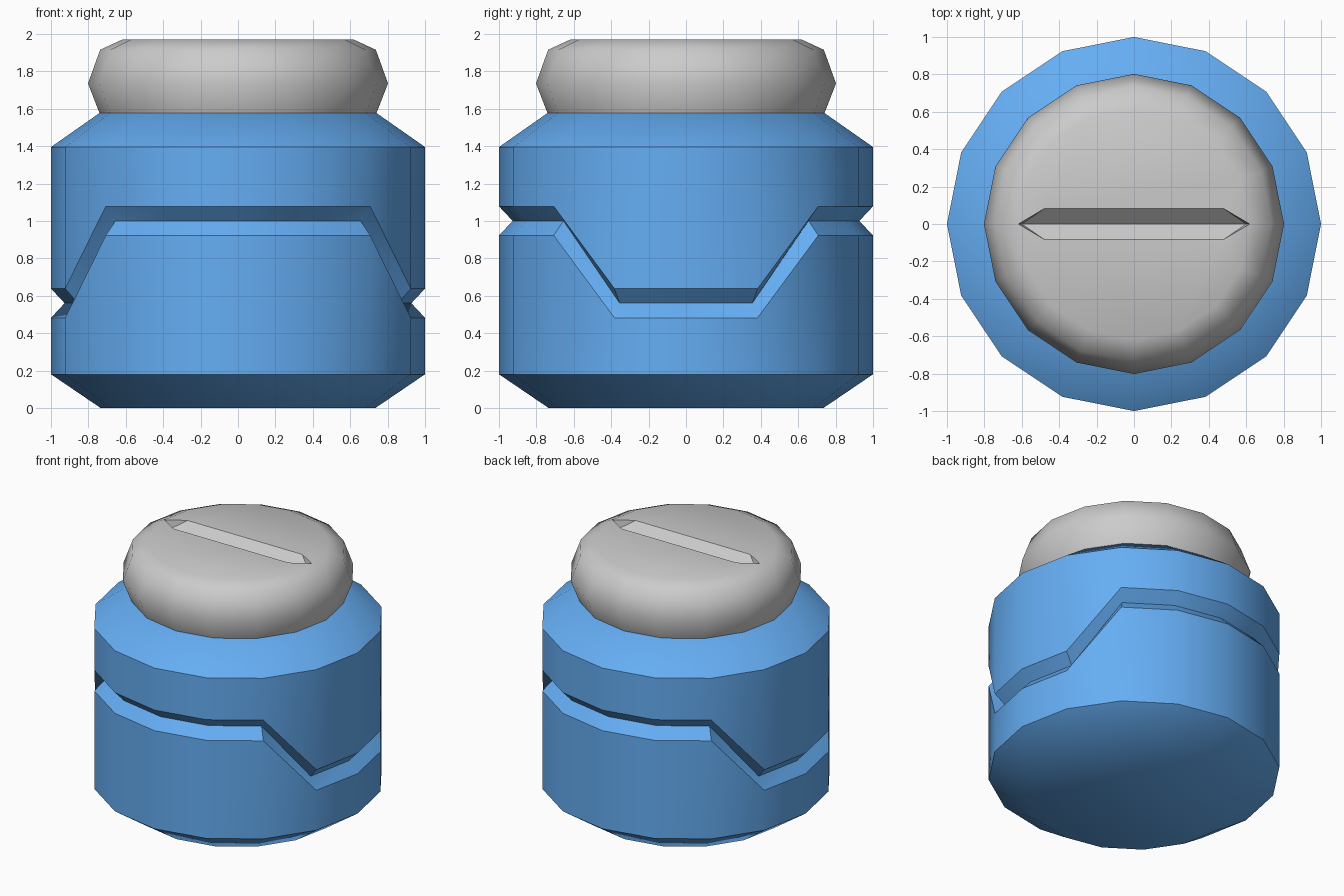
import bpy, bmesh
from math import cos, sin, pi, radians

if "Cube" in bpy.data.objects:
    bpy.data.objects.remove(bpy.data.objects["Cube"])

N = 16  # sides of the jar


def ring(bm, radius, height):
    """Ring of N vertices; height is a number or a function of the column."""
    h = height if callable(height) else (lambda k: height)
    return [bm.verts.new((radius * cos(2 * pi * k / N),
                          radius * sin(2 * pi * k / N), h(k))) for k in range(N)]


def loft(bm, profile):
    """Skin a list of (radius, height) rings and return the rings."""
    rings = [ring(bm, r, z) for r, z in profile]
    for a, b in zip(rings, rings[1:]):
        for k in range(N):
            j = (k + 1) % N
            bm.faces.new((a[k], a[j], b[j], b[k]))
    return rings


def finish(bm, name, angle, material=None):
    """Smooth shading with sharp edges above the angle, then make the object."""
    bmesh.ops.recalc_face_normals(bm, faces=bm.faces[:])
    bm.normal_update()
    for f in bm.faces:
        f.smooth = True
    for e in bm.edges:
        if e.calc_face_angle(0) > radians(angle):
            e.smooth = False
    me = bpy.data.meshes.new(name)
    bm.to_mesh(me)
    bm.free()
    ob = bpy.data.objects.new(name, me)
    bpy.context.collection.objects.link(ob)
    if material:
        me.materials.append(material)
    return ob


def seam(offset):
    """Groove height: low on the left and right sides, high front and back."""
    return lambda k: (0.56 if min(k % 8, 8 - k % 8) <= 1 else 1.0) + offset


blue = bpy.data.materials.new("blue")
blue.diffuse_color = (0.13, 0.42, 0.9, 1)
blue.use_nodes = True
blue.node_tree.nodes["Principled BSDF"].inputs["Base Color"].default_value = blue.diffuse_color

# Jar body with a stepped V groove running around it
bm = bmesh.new()
body = loft(bm, [(0.735, 0), (1, 0.18), (1, seam(-0.078)), (0.927, seam(0)),
                 (1, seam(0.078)), (1, 1.395), (0.74, 1.577)])
bm.faces.new(body[0][::-1])
bm.faces.new(body[-1])
finish(bm, "jar_body", 40, blue)

# Rounded lid, sunk slightly into the body
bm = bmesh.new()
lid = loft(bm, [(0.737, 1.567), (0.802, 1.735), (0.737, 1.915), (0.618, 1.97)])
bm.faces.new(lid[0][::-1])

# Lid top in two halves around a V-shaped slot
top = lid[-1]
right, left = top[0], top[N // 2]
low_r, low_l = [bm.verts.new((x, 0, 1.89)) for x in (0.6, -0.6)]
slot_faces = []
for s, half in ((1, top[:N // 2 + 1]), (-1, top[N // 2:] + top[:1])):
    p_r, p_l = [bm.verts.new((x, s * 0.082, 1.97)) for x in (0.48, -0.48)]
    bm.faces.new(half + ([p_l, p_r] if s > 0 else [p_r, p_l]))
    slot_faces += [bm.faces.new(f) for f in (
        (p_r, p_l, low_l, low_r), (right, p_r, low_r), (left, low_l, p_l))]
for f in slot_faces:
    for e in f.edges:
        e.smooth = False
finish(bm, "lid", 60)
